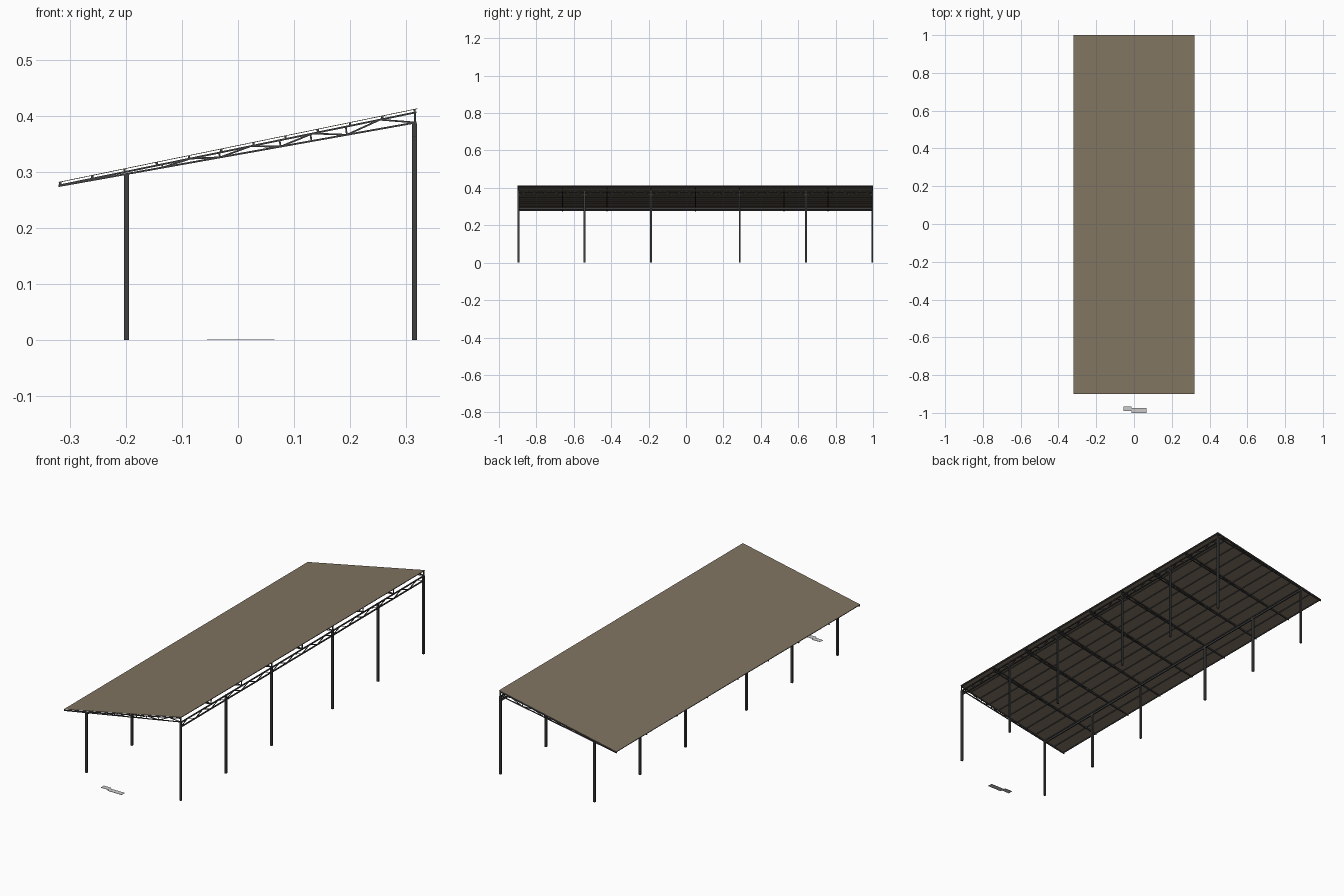
import bpy, bmesh
from mathutils import Vector, Matrix

if "Cube" in bpy.data.objects:
    bpy.data.objects.remove(bpy.data.objects["Cube"])

def material(name, rgb):
    m = bpy.data.materials.new(name)
    m.diffuse_color = (*rgb, 1)
    m.use_nodes = True
    m.node_tree.nodes["Principled BSDF"].inputs["Base Color"].default_value = m.diffuse_color
    return m

STEEL = material("dark steel", (0.05, 0.05, 0.052))
ROOF = material("brown grey sheet", (0.215, 0.175, 0.12))
PALE = material("pale grey", (0.6, 0.6, 0.6))

def bar(bm, p, q, w, h=None):
    """Box-section bar from p to q: w sideways, h upwards."""
    p, q = Vector(p), Vector(q)
    d = (q - p).normalized()
    ref = Vector((0, 1, 0)) if abs(d.z) > 0.95 else Vector((0, 0, 1))
    side = ref.cross(d).normalized()
    up = d.cross(side)
    rot = Matrix((d, side, up)).transposed().to_4x4()
    scale = Matrix.Diagonal(((q - p).length, w, h or w, 1))
    bmesh.ops.create_cube(bm, size=1, matrix=Matrix.Translation((p + q) / 2) @ rot @ scale)

def finish(bm, name, mat):
    me = bpy.data.meshes.new(name)
    bm.to_mesh(me)
    bm.free()
    me.materials.append(mat)
    ob = bpy.data.objects.new(name, me)
    bpy.context.collection.objects.link(ob)
    return ob

Y0, Y1, HALF = -0.9, 1.0, 0.32
LOW_X, HIGH_X = -0.1985, 0.3145

def roof_z(x):
    return 0.3475 + 0.205 * x

def top_z(x):
    return roof_z(x) - 0.0065

def bot_z(x):
    return 0.3315 + 0.178 * x

# sloping roof sheet
bm = bmesh.new()
bar(bm, (-HALF, 0.05, roof_z(-HALF) - 0.0006), (HALF, 0.05, roof_z(HALF) - 0.0006), Y1 - Y0, 0.0012)
finish(bm, "roof_sheet", ROOF)

# purlins running lengthwise under the sheet
bm = bmesh.new()
for k in range(12):
    x = -0.317 + k * 0.0574
    z = roof_z(x) - 0.003
    bar(bm, (x, Y0, z), (x, Y1, z), 0.004, 0.0038)
finish(bm, "purlins", STEEL)

# tapered rafter trusses
top_nodes = [-0.085, 0.022, 0.133, 0.253]
bottom_nodes = [-0.134, -0.032, 0.076, 0.194, 0.3165]
for i in range(9):
    y = Y0 + 0.003 + i * (Y1 - Y0 - 0.006) / 8
    bm = bmesh.new()
    bar(bm, (-HALF, y, top_z(-HALF)), (0.318, y, top_z(0.318)), 0.005, 0.0032)
    bar(bm, (-HALF, y, bot_z(-HALF)), (0.318, y, bot_z(0.318)), 0.005, 0.0032)
    for j, xt in enumerate(top_nodes):
        for xb in bottom_nodes[j:j + 2]:
            bar(bm, (xb, y, bot_z(xb)), (xt, y, top_z(xt)), 0.003)
    for xb in bottom_nodes[:-1] + [0.131]:
        bar(bm, (xb, y, bot_z(xb)), (xb - 0.002, y, top_z(xb)), 0.003)
    bar(bm, (HIGH_X + 0.001, y, 0.387), (HIGH_X + 0.001, y, top_z(HIGH_X)), 0.004)
    finish(bm, f"rafter_truss_{i + 1}", STEEL)

# posts in two rows
post_ys = [-0.8955, -0.543, -0.1875, 0.2875, 0.642, 0.9955]
for label, x, top in (("low", LOW_X, 0.295), ("high", HIGH_X, 0.386)):
    for i, y in enumerate(post_ys):
        bm = bmesh.new()
        bar(bm, (x, y, 0), (x, y, top), 0.009)
        finish(bm, f"{label}_post_{i + 1}", STEEL)

# lattice girder along the high side
bm = bmesh.new()
ZT, ZB, N = 0.384, 0.362, 32
for z in (ZT, ZB):
    bar(bm, (HIGH_X, Y0, z), (HIGH_X, Y1, z), 0.006, 0.0045)
step = (Y1 - Y0) / N
for k in range(N):
    a, b = (ZT, ZB) if k % 2 else (ZB, ZT)
    bar(bm, (HIGH_X, Y0 + k * step, a), (HIGH_X, Y0 + (k + 1) * step, b), 0.003)
finish(bm, "high_girder", STEEL)

# plain beam along the low side
bm = bmesh.new()
bar(bm, (LOW_X, Y0, 0.29), (LOW_X, Y1, 0.29), 0.006, 0.009)
finish(bm, "low_beam", STEEL)

# thin ground plates in front
bm = bmesh.new()
bar(bm, (-0.055, -0.978, 0.0006), (-0.012, -0.978, 0.0006), 0.024, 0.0012)
bar(bm, (-0.012, -0.9875, 0.0006), (0.065, -0.9875, 0.0006), 0.025, 0.0012)
finish(bm, "ground_plates", PALE)
